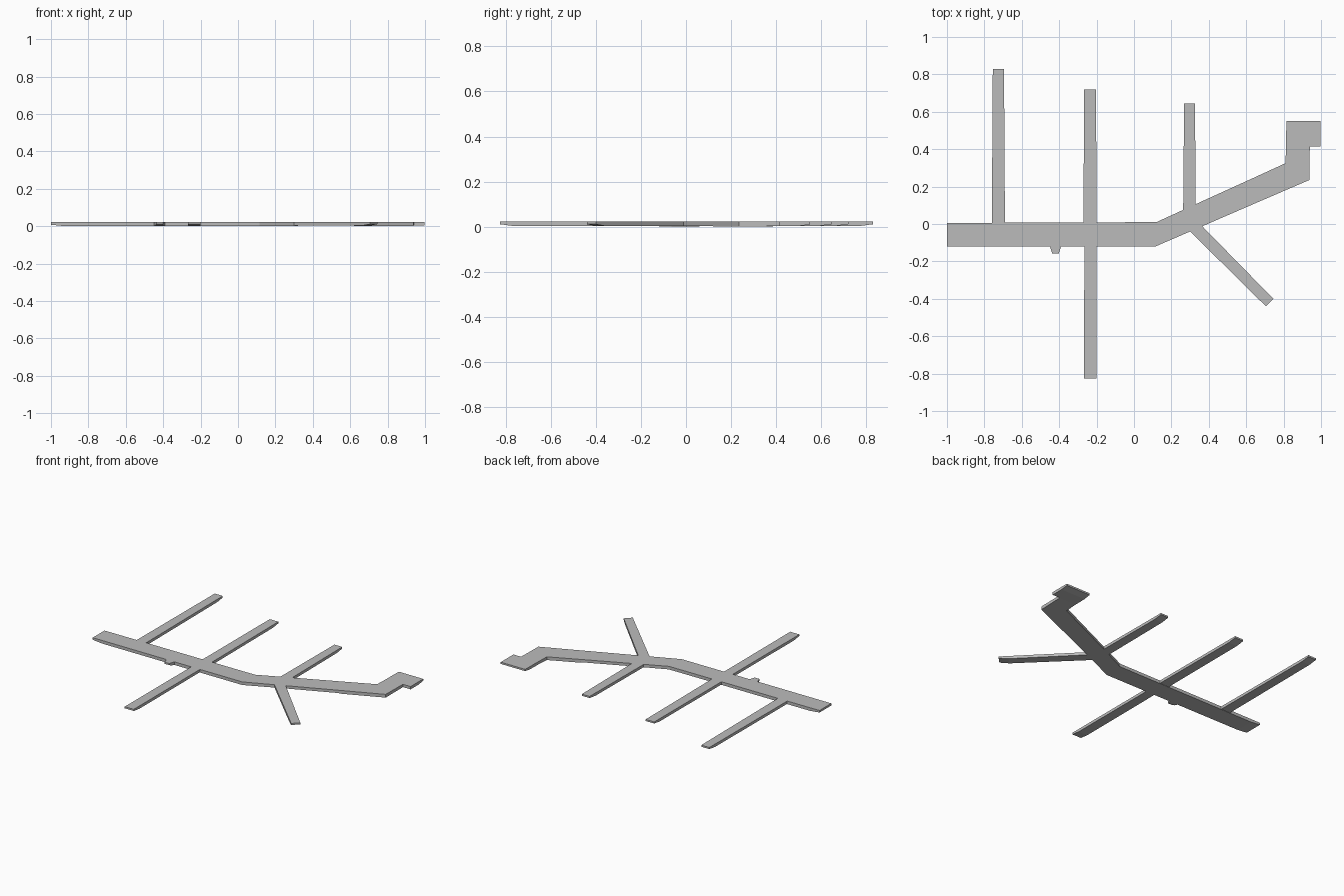
import bpy
import bmesh
from mathutils import Vector

if "Cube" in bpy.data.objects:
    bpy.data.objects.remove(bpy.data.objects["Cube"], do_unlink=True)

TOP = 0.022

grey = bpy.data.materials.new("plain grey")
grey.use_nodes = True
colour = (0.5, 0.5, 0.5, 1)
grey.diffuse_color = colour
grey.node_tree.nodes["Principled BSDF"].inputs["Base Color"].default_value = colour


def strip(name, stations, start_cap=False, end_cap=False):
    """Flat slab through cross-sections given as (left xy, right xy, underside z)."""
    bm = bmesh.new()
    rings = []
    for a, b, low in stations:
        corners = [(*a, TOP), (*b, TOP), (*b, low), (*a, low)]
        rings.append([bm.verts.new(c) for c in corners])
    for r, s in zip(rings, rings[1:]):
        for i in range(4):
            j = (i + 1) % 4
            bm.faces.new((r[i], r[j], s[j], s[i]))
    if start_cap:
        bm.faces.new(rings[0])
    if end_cap:
        bm.faces.new(rings[-1])
    bmesh.ops.remove_doubles(bm, verts=bm.verts[:], dist=0.0001)
    bmesh.ops.dissolve_degenerate(bm, edges=bm.edges[:], dist=0.0001)
    bmesh.ops.recalc_face_normals(bm, faces=bm.faces[:])
    # open joints: make sure the top always faces up
    if max(bm.faces, key=lambda f: f.calc_center_median().z).normal.z < 0:
        bmesh.ops.reverse_faces(bm, faces=bm.faces[:])
    mesh = bpy.data.meshes.new(name)
    bm.to_mesh(mesh)
    bm.free()
    mesh.materials.append(grey)
    obj = bpy.data.objects.new(name, mesh)
    bpy.context.collection.objects.link(obj)


def arm(name, a0, b0, a1, b1, floor=0.003, tip=0.011, ramp=0.06):
    """Side passage whose underside slopes up to a thin tip."""
    a0, b0, a1, b1 = (Vector(p) for p in (a0, b0, a1, b1))
    t = 1 - min(0.5, ramp / (a1 - a0).length)
    strip(name, [(a0, b0, floor), (a0.lerp(a1, t), b0.lerp(b1, t), floor),
                 (a1, b1, tip)], end_cap=True)


# Straight main corridor
strip("main_corridor", [
    ((-1, 0.005), (-1, -0.12), 0.008),
    ((-0.93, 0.006), (-0.93, -0.12), 0.001),
    ((0.12, 0.01), (0.115, -0.12), 0.001),
], start_cap=True)

# Slanted corridor, narrowing to the corner, with a small step underneath
strip("slanted_corridor", [
    ((0.12, 0.01), (0.115, -0.12), 0.001),
    ((0.33, 0.106), (0.365, -0.012), 0.003),
    ((0.62, 0.238), (0.67, 0.12), 0.003),
    ((0.62, 0.238), (0.67, 0.12), 0),
    ((0.81, 0.325), (0.937, 0.235), 0),
])

# Corner leg and the end room
strip("corner_leg", [
    ((0.81, 0.325), (0.937, 0.235), 0),
    ((0.813, 0.415), (0.94, 0.415), 0.003),
])
strip("end_room", [
    ((0.813, 0.415), (0.997, 0.415), 0.003),
    ((0.814, 0.5), (0.997, 0.5), 0.003),
    ((0.815, 0.55), (0.997, 0.55), 0.01),
], start_cap=True, end_cap=True)

# Side passages
arm("back_passage_right", (-0.76, 0.005), (-0.69, 0.005), (-0.755, 0.83), (-0.695, 0.83))
arm("back_passage_middle", (-0.27, 0.005), (-0.2, 0.005), (-0.267, 0.72), (-0.203, 0.72))
arm("back_passage_left", (0.263, 0.075), (0.33, 0.106), (0.268, 0.645), (0.326, 0.645))
arm("front_passage", (-0.2, -0.12), (-0.265, -0.12), (-0.2, -0.825), (-0.268, -0.825))
arm("slanted_passage", (0.365, -0.012), (0.3, -0.04), (0.745, -0.4), (0.705, -0.44))
arm("front_stub", (-0.39, -0.12), (-0.45, -0.12), (-0.402, -0.158), (-0.437, -0.158), ramp=0.02)
